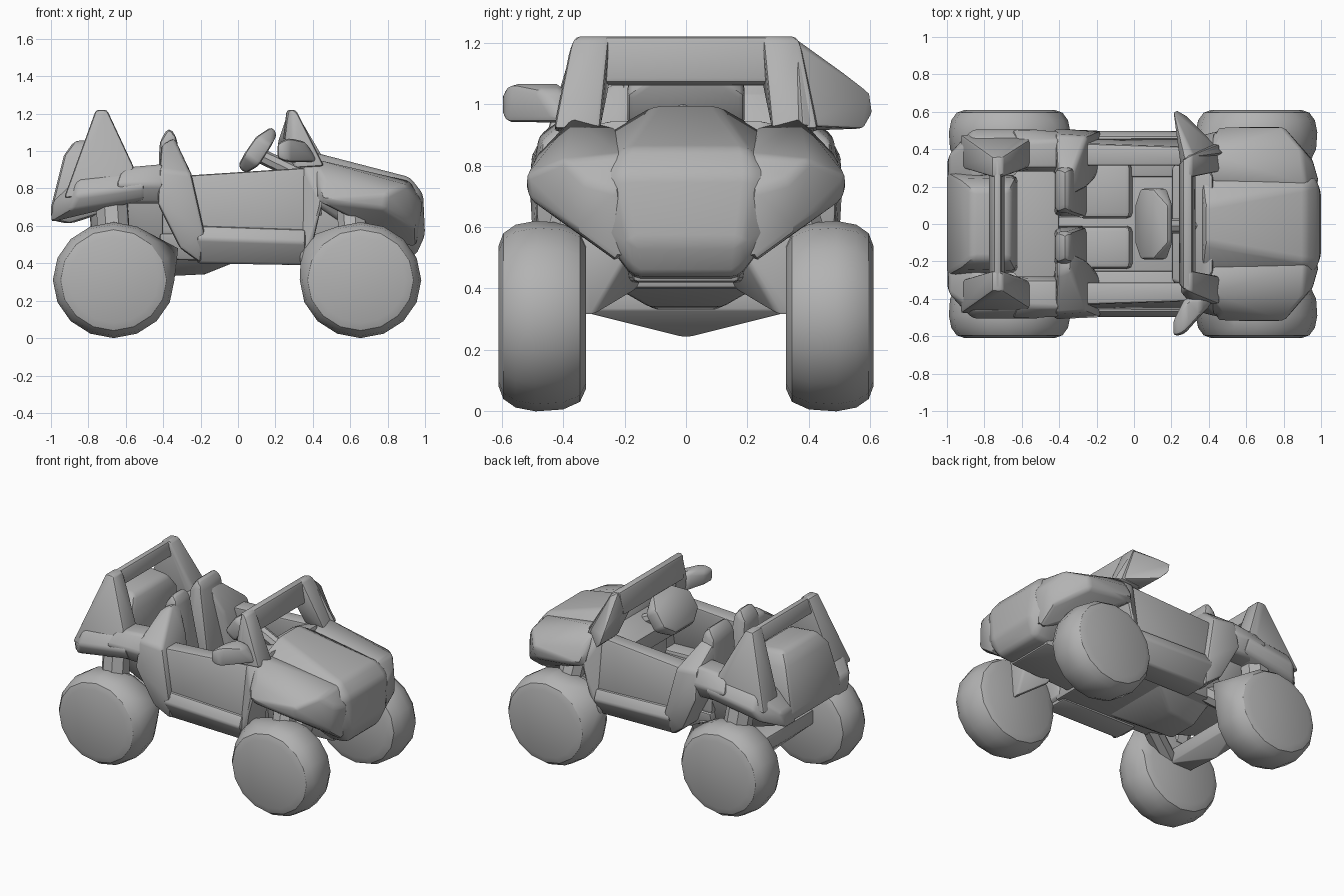
import bpy, bmesh
from math import cos, sin, pi, radians
from mathutils import Vector

default_cube = bpy.data.objects.get("Cube")
if default_cube:
    bpy.data.objects.remove(default_cube, do_unlink=True)

# One plain grey for the whole vehicle
grey = bpy.data.materials.new("plain_grey")
grey.use_nodes = True
grey.diffuse_color = (.45, .45, .45, 1)
grey.node_tree.nodes["Principled BSDF"].inputs["Base Color"].default_value = grey.diffuse_color
parts = []


def finish(name, bm):
    """Turn a bmesh into a named, coloured object."""
    bmesh.ops.recalc_face_normals(bm, faces=bm.faces[:])
    mesh = bpy.data.meshes.new(name)
    bm.to_mesh(mesh)
    bm.free()
    mesh.materials.append(grey)
    part = bpy.data.objects.new(name, mesh)
    bpy.context.collection.objects.link(part)
    parts.append(part)


def hull(name, points, bevel=.015):
    """Convex block around the points, with softened corners."""
    bm = bmesh.new()
    for point in points:
        bm.verts.new(point)
    result = bmesh.ops.convex_hull(bm, input=bm.verts[:])
    loose = {v for v in result["geom_interior"] + result["geom_unused"]
             if isinstance(v, bmesh.types.BMVert)}
    loose |= {v for v in bm.verts if not v.link_faces}
    bmesh.ops.delete(bm, geom=list(loose), context="VERTS")
    bmesh.ops.dissolve_limit(bm, angle_limit=radians(4), verts=bm.verts[:], edges=bm.edges[:])
    if bevel:
        sharp = [e for e in bm.edges if e.calc_face_angle(0) > radians(25)]
        bmesh.ops.bevel(bm, geom=sharp, offset=bevel, segments=2, profile=.5,
                        affect="EDGES", clamp_overlap=True)
    finish(name, bm)


def flip(points):
    return [(x, -y, z) for x, y, z in points]


def middle(name, points, bevel=.015):
    """Block spanning both sides of the centre line."""
    hull(name, points + flip(points), bevel)


def pair(name, points, bevel=.015):
    """The same block on the left and on the right."""
    hull("left_" + name, points, bevel)
    hull("right_" + name, flip(points), bevel)


def profile(outline):
    """Points from (x, z, inner y, outer y) rows."""
    return [(x, y, z) for x, z, inner, outer in outline for y in (inner, outer)]


def rod(start, end, radius):
    """Points of a round bar, ready for a hull."""
    start, end = Vector(start), Vector(end)
    turn = (end - start).to_track_quat("Z", "Y")
    return [base + turn @ Vector((radius * cos(i * pi / 4), radius * sin(i * pi / 4), 0))
            for base in (start, end) for i in range(8)]


# Wheels: stacked rings with a small spur facing the cabin
def wheel(name, centre, spur):
    rings = ((.325, .76), (.345, .9), (.4, .98), (.49, 1), (.555, .96), (.595, .87), (.61, .74))
    points = [(centre + .325 * r * cos(i * pi / 8), y, .31 + .31 * r * sin(i * pi / 8))
              for y, r in rings for i in range(16)]
    pair(name, points + [spur], 0)


wheel("rear_wheel", -.665, (-.32, .38, .48))
wheel("front_wheel", .655, (.34, .38, .53))

# Running gear
middle("rear_axle", profile([(-.74, .42, .1, .36), (-.58, .42, .1, .36), (-.74, .33, .3, .36),
                             (-.58, .33, .3, .36), (-.66, .24, 0, 0)]), .005)
pair("front_arm", profile([(.52, .57, .15, .35), (.72, .57, .15, .35),
                           (.55, .4, .15, .2), (.7, .31, .3, .36)]))
pair("front_shock", rod((.62, .4, .5), (.6, .3, .8), .08), 0)
pair("rear_shock", rod((-.66, .4, .5), (-.68, .34, .8), .09), 0)
pair("trailing_arm", rod((-.6, .38, .36), (-.3, .24, .5), .06), 0)

# Nose and bonnet
middle("bonnet", [(.38, .1, 1), (.36, .26, .91), (.92, .2, .86), (.99, .21, .77),
                  (1, .18, .55), (.95, .17, .44), (.82, .17, .43), (.7, .25, .7),
                  (.36, .3, .75), (.93, .3, .75), (.93, .3, .6)], .025)
pair("front_fender", [(.4, .22, .92), (.4, .37, .96), (.46, .48, .84), (.43, .52, .73),
                      (.8, .52, .77), (.78, .51, .69), (.9, .4, .82), (.92, .2, .84),
                      (.95, .35, .58), (.96, .33, .75), (.99, .22, .72), (.95, .2, .47),
                      (.45, .3, .74), (.8, .2, .7)], .02)
middle("front_chassis", profile([(.3, .42, 0, .2), (.85, .42, 0, .17),
                                 (.3, .78, 0, .25), (.85, .75, 0, .25)]))
middle("dashboard", profile([(.2, .86, 0, .3), (.24, .72, 0, .36), (.42, .95, 0, .25),
                             (.45, .65, 0, .36), (.36, .92, 0, .36)]))
pair("cowl_post", profile([(.33, .4, .25, .47), (.38, .42, .25, .46), (.45, .72, .3, .5),
                           (.35, .92, .3, .41), (.45, .92, .3, .41)]))

# Cabin tub
middle("floor", profile([(-.42, .42, 0, .3), (.38, .4, 0, .3),
                         (-.42, .56, 0, .34), (.38, .56, 0, .34)]))
middle("belly", profile([(-.4, .33, 0, .1), (-.18, .34, 0, .12),
                         (-.42, .45, 0, .26), (.02, .42, 0, .26)]))
pair("sill", profile([(-.22, .4, .25, .42), (.36, .39, .25, .42), (-.22, .53, .25, .5),
                      (.36, .51, .25, .5), (-.22, .6, .25, .47), (.36, .58, .25, .47)]))
pair("door", profile([(-.26, .87, .31, .43), (.36, .91, .31, .41),
                      (-.22, .56, .36, .46), (.36, .56, .36, .46)]))
pair("side_pillar", profile([(-.43, .72, .28, .51), (-.42, .9, .2, .48), (-.41, 1.03, .15, .27),
                             (-.34, 1.07, .15, .24), (-.25, .88, .2, .47), (-.18, .57, .3, .5),
                             (-.2, .4, .25, .45), (-.31, .48, .3, .48)]), .02)

# Seats and steering wheel
for side, inner, outer in (("left", .03, .33), ("right", -.24, -.01)):
    hull(side + "_seat_back", profile([(-.42, 1.05, inner + .03, outer - .03),
                                       (-.37, 1.13, inner + .05, outer - .05),
                                       (-.33, 1.08, inner + .03, outer - .03),
                                       (-.43, .55, inner, outer), (-.24, .55, inner, outer)]), .03)
    hull(side + "_seat_cushion", profile([(-.3, .5, inner, outer), (0, .5, inner, outer),
                                          (-.3, .63, inner, outer), (-.02, .65, inner, outer)]), .03)
middle("steering_wheel", profile([(0, .92, 0, .1), (.04, .88, 0, .1), (.03, .98, 0, .19),
                                  (.11, .92, 0, .19), (.1, 1.08, 0, .19), (.18, 1.03, 0, .19),
                                  (.18, 1.13, 0, .1), (.21, 1.09, 0, .1)]), .02)
hull("steering_column", rod((.11, -.01, .98), (.36, -.01, .86), .04), 0)

# Windscreen hoop, with a broad side wing on the left and a mirror on the right
middle("windscreen_bar", profile([(.24, 1.06, 0, .33), (.33, 1.07, 0, .33),
                                  (.26, 1.22, 0, .35), (.31, 1.22, 0, .35)]))
pair("windscreen_post", profile([(.25, 1.06, .25, .37), (.27, 1.22, .25, .35),
                                 (.31, 1.22, .25, .37), (.46, .92, .28, .43),
                                 (.3, .91, .3, .43)]))
hull("left_wing", [(.21, .6, 1.04), (.23, .61, .97), (.28, .58, .92), (.27, .35, 1.22),
                   (.32, .36, 1.2), (.48, .38, .93), (.3, .3, .91), (.25, .3, 1.1)], .01)
hull("right_mirror", profile([(.21, .96, -.6, -.52), (.21, 1.04, -.6, -.52),
                              (.27, .94, -.59, -.4), (.27, 1.07, -.58, -.4),
                              (.36, .96, -.48, -.4), (.36, 1.05, -.48, -.4),
                              (.43, .94, -.41, -.36)]), .025)

# Rear body
middle("engine_bay", profile([(-.78, .5, 0, .15), (-.4, .42, 0, .25), (-.8, .75, 0, .28),
                              (-.4, .76, 0, .35), (-.6, .76, 0, .35)]))
middle("trunk", profile([(-.87, 1.06, 0, .19), (-.66, 1.04, 0, .19), (-.93, .98, 0, .24),
                         (-.63, .95, 0, .25), (-1, .7, 0, .28), (-1, .63, 0, .26),
                         (-.9, .61, 0, .26), (-.62, .7, 0, .26)]), .03)
pair("rear_deck", profile([(-.65, .72, .28, .44), (-.4, .72, .28, .45), (-.65, .82, .28, .51),
                           (-.4, .82, .28, .5), (-.62, .91, .3, .44), (-.4, .93, .3, .45)]), .02)
pair("rear_fender", profile([(-1, .62, .22, .34), (-.99, .73, .22, .37), (-.9, .68, .3, .47),
                             (-.86, .76, .25, .51), (-.86, .85, .25, .46),
                             (-.5, .74, .3, .47), (-.5, .81, .3, .51), (-.5, .9, .3, .45)]), .02)

# Roll bar with solid side sails
middle("roll_bar", profile([(-.78, 1.12, 0, .34), (-.69, 1.12, 0, .34),
                            (-.75, 1.22, 0, .35), (-.71, 1.22, 0, .35)]))
pair("roll_bar_sail", profile([(-.76, 1.22, .25, .36), (-.7, 1.22, .25, .36),
                               (-.93, .75, .3, .48), (-.55, .77, .31, .49),
                               (-.56, .92, .31, .45)]))

# Smooth shading with crisp corners
bpy.ops.object.select_all(action="DESELECT")
for part in parts:
    part.select_set(True)
bpy.context.view_layer.objects.active = parts[0]
bpy.ops.object.shade_smooth_by_angle(angle=radians(32))
